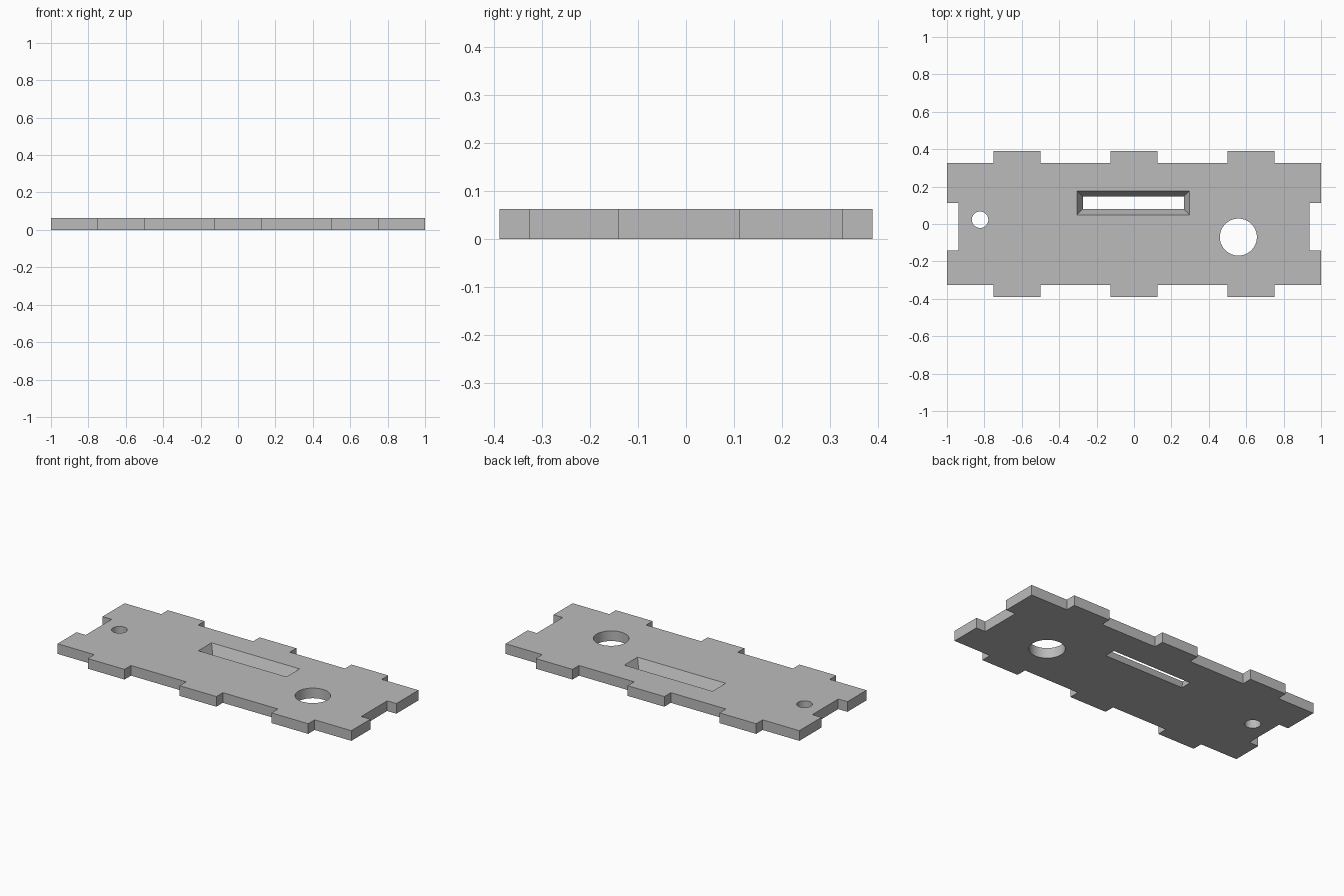
import bpy, bmesh
from math import cos, sin, tau

if "Cube" in bpy.data.objects:
    bpy.data.objects.remove(bpy.data.objects["Cube"])

T = 0.0625                       # plate thickness
HALF_X, EDGE_Y, TAB_Y = 1.0, 0.326, 0.389
NOTCH_X, NOTCH_LOW, NOTCH_HIGH = 0.9375, -0.141, 0.111

grey = bpy.data.materials.new("plain grey")
grey.use_nodes = True
colour = (0.5, 0.5, 0.5, 1)
grey.diffuse_color = colour
grey.node_tree.nodes["Principled BSDF"].inputs["Base Color"].default_value = colour


def loft(name, low, high, z0, z1):
    """Closed solid between two matching outlines."""
    bm = bmesh.new()
    a = [bm.verts.new((x, y, z0)) for x, y in low]
    b = [bm.verts.new((x, y, z1)) for x, y in high]
    bm.faces.new(a[::-1])
    bm.faces.new(b)
    for i in range(len(a)):
        j = (i + 1) % len(a)
        bm.faces.new((a[i], a[j], b[j], b[i]))
    bmesh.ops.recalc_face_normals(bm, faces=bm.faces)
    mesh = bpy.data.meshes.new(name)
    bm.to_mesh(mesh)
    bm.free()
    mesh.materials.append(grey)
    obj = bpy.data.objects.new(name, mesh)
    bpy.context.collection.objects.link(obj)
    return obj


def rectangle(cx, cy, hx, hy):
    return [(cx - hx, cy - hy), (cx + hx, cy - hy), (cx + hx, cy + hy), (cx - hx, cy + hy)]


def circle(cx, cy, r, n=64):
    return [(cx + r * cos(tau * i / n), cy + r * sin(tau * i / n)) for i in range(n)]


# Outline: three tabs on each long edge, one notch in each short edge
front = [(-HALF_X, -EDGE_Y)]
for left, right in ((-0.75, -0.5), (-0.125, 0.125), (0.5, 0.75)):
    front += [(left, -EDGE_Y), (left, -TAB_Y), (right, -TAB_Y), (right, -EDGE_Y)]
front.append((HALF_X, -EDGE_Y))
notch = [(HALF_X, NOTCH_LOW), (NOTCH_X, NOTCH_LOW), (NOTCH_X, NOTCH_HIGH), (HALF_X, NOTCH_HIGH)]
outline = front + notch
outline += [(x, -y) for x, y in reversed(front)]
outline += [(-x, y) for x, y in reversed(notch)]
plate = loft("tabbed_plate", outline, outline, 0, T)

# Openings: two round holes and a slot that tapers towards the underside
small, large = circle(-0.823, 0.023, 0.044), circle(0.558, -0.07, 0.099)
cutters = [
    loft("small_hole_cutter", small, small, -T, 2 * T),
    loft("large_hole_cutter", large, large, -T, 2 * T),
    loft("slot_cutter", rectangle(-0.004, 0.113, 0.24, 0.004),
         rectangle(-0.004, 0.113, 0.33, 0.094), -T, 2 * T),
]
bpy.ops.object.select_all(action="DESELECT")
bpy.context.view_layer.objects.active = plate
plate.select_set(True)
for cutter in cutters:
    cutter.hide_render = True
    mod = plate.modifiers.new(cutter.name, "BOOLEAN")
    mod.operation, mod.solver, mod.object = "DIFFERENCE", "EXACT", cutter
    bpy.ops.object.modifier_apply(modifier=mod.name)
    bpy.data.objects.remove(cutter)

# Smooth hole walls, crisp plate edges
bpy.ops.object.shade_smooth_by_angle(angle=0.5)
